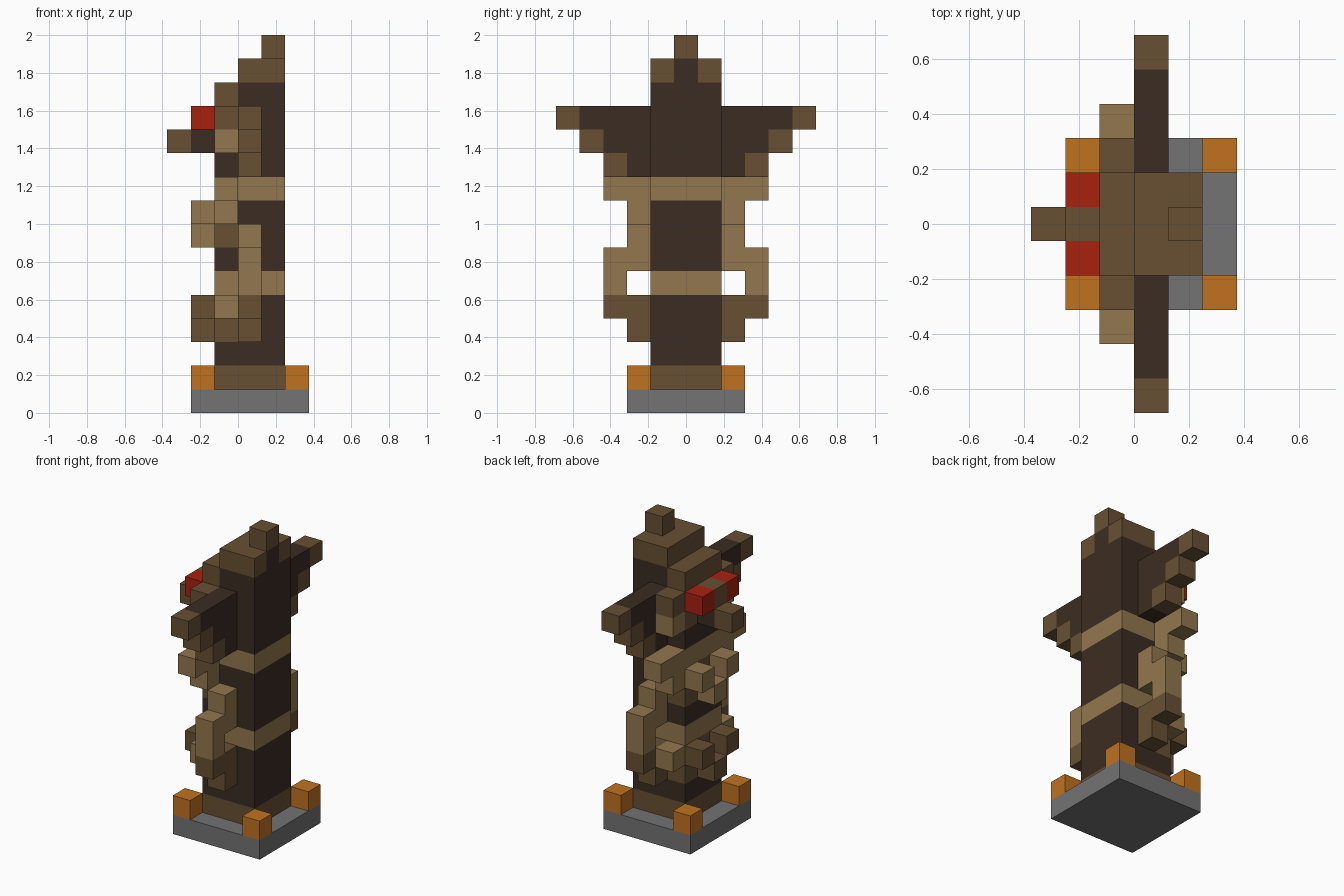
import bpy, bmesh
from mathutils import Matrix, Vector

V = 0.125  # edge length of one block

cube = bpy.data.objects.get("Cube")
if cube:
    bpy.data.objects.remove(cube, do_unlink=True)


def material(name, hex_code):
    srgb = [int(hex_code[i:i + 2], 16) / 255 for i in (0, 2, 4)]
    lin = [c / 12.92 if c <= 0.04045 else ((c + 0.055) / 1.055) ** 2.4 for c in srgb]
    mat = bpy.data.materials.new(name)
    mat.use_nodes = True
    mat.diffuse_color = (*lin, 1)
    bsdf = mat.node_tree.nodes["Principled BSDF"]
    bsdf.inputs["Base Color"].default_value = (*lin, 1)
    bsdf.inputs["Roughness"].default_value = 0.9
    return mat


DARK = material("dark_wood", "3b2c22")
BROWN = material("brown_wood", "685034")
TAN = material("tan_wood", "92774e")
ORANGE = material("orange_post", "c07221")
RED = material("red_eye", "a82110")
GREY = material("grey_stone", "747374")


def part(name, mat, *boxes, mirror=False):
    """Each box is three inclusive block ranges (x, y, z); y block 0 is the middle."""
    bm = bmesh.new()
    for box in boxes:
        (x0, x1), (y0, y1), (z0, z1) = [r if isinstance(r, tuple) else (r, r) for r in box]
        lo = Vector((x0 - 3, y0 - 0.5, z0)) * V
        hi = Vector((x1 - 2, y1 + 0.5, z1 + 1)) * V
        bmesh.ops.create_cube(bm, size=1, matrix=Matrix.Translation((lo + hi) / 2)
                              @ Matrix.Diagonal((*(hi - lo), 1)))
    mesh = bpy.data.meshes.new(name)
    bm.to_mesh(mesh)
    bm.free()
    mesh.materials.append(mat)
    obj = bpy.data.objects.new(name, mesh)
    bpy.context.collection.objects.link(obj)
    if mirror:
        mod = obj.modifiers.new("Mirror", 'MIRROR')
        mod.use_axis = (False, True, False)
        mod.use_mirror_merge = False
    return obj


MID = (-1, 1)  # width of the trunk

# Base
part("base_slab", GREY, ((1, 5), (-2, 2), 0))
part("corner_posts", ORANGE, (1, 2, 1), (5, 2, 1), mirror=True)
part("trunk_foot", BROWN, ((2, 4), MID, 1))

# Trunk with two light bands
part("trunk_lower", DARK, ((3, 4), MID, (2, 4)))
part("band_lower", TAN, ((2, 4), MID, 5))
part("trunk_middle", DARK, ((3, 4), MID, (6, 8)))
part("band_upper", TAN, ((2, 4), MID, 9))
part("trunk_upper", DARK, ((3, 4), MID, (10, 13)), (4, 0, 14))

# Carved front: dark mouths under brown faces
part("mouths", DARK, *[(2, MID, z) for z in (2, 6, 10)])
part("faces", BROWN, (2, MID, (3, 4)), (2, MID, (7, 8)), (2, MID, (11, 13)))

# Crown
part("crown", BROWN, (3, MID, 14), (4, 0, 15))
part("crown_sides", BROWN, (4, 1, 14), mirror=True)

# Top figure: eyes, brow, beak and ears
part("top_eyes", RED, (1, 1, 12), mirror=True)
part("top_brow", BROWN, (1, 0, 12))
part("top_beak_root", DARK, (1, 0, 11))
part("top_beak_tip", BROWN, (0, 0, 11))
part("top_temples", BROWN, (2, 2, 12), mirror=True)
part("top_cheeks", TAN, (2, 2, 11), mirror=True)

# Wings: dark stepped panel with brown feather tips
part("wings", DARK, (3, (2, 4), 12), (3, (2, 3), 11), (3, 2, 10), mirror=True)
part("wing_tips", BROWN, (3, 5, 12), (3, 4, 11), (3, 3, 10), mirror=True)

# Middle figure
part("middle_eyes", TAN, (1, 1, 8), mirror=True)
part("middle_nose", TAN, (1, 0, 7))
part("middle_ears", TAN, (2, (2, 3), 9), (2, 2, 8), mirror=True)

# Side limbs
part("arms", TAN, (3, 2, 7), (3, (2, 3), 6), (3, 3, 5), mirror=True)
part("hands", BROWN, (3, (2, 3), 4), (3, 2, 3), mirror=True)

# Bottom figure
part("bottom_eyes", BROWN, (1, 1, 4), mirror=True)
part("bottom_nose", BROWN, (1, 0, 3))
part("bottom_ears", TAN, (2, 2, 4), mirror=True)
